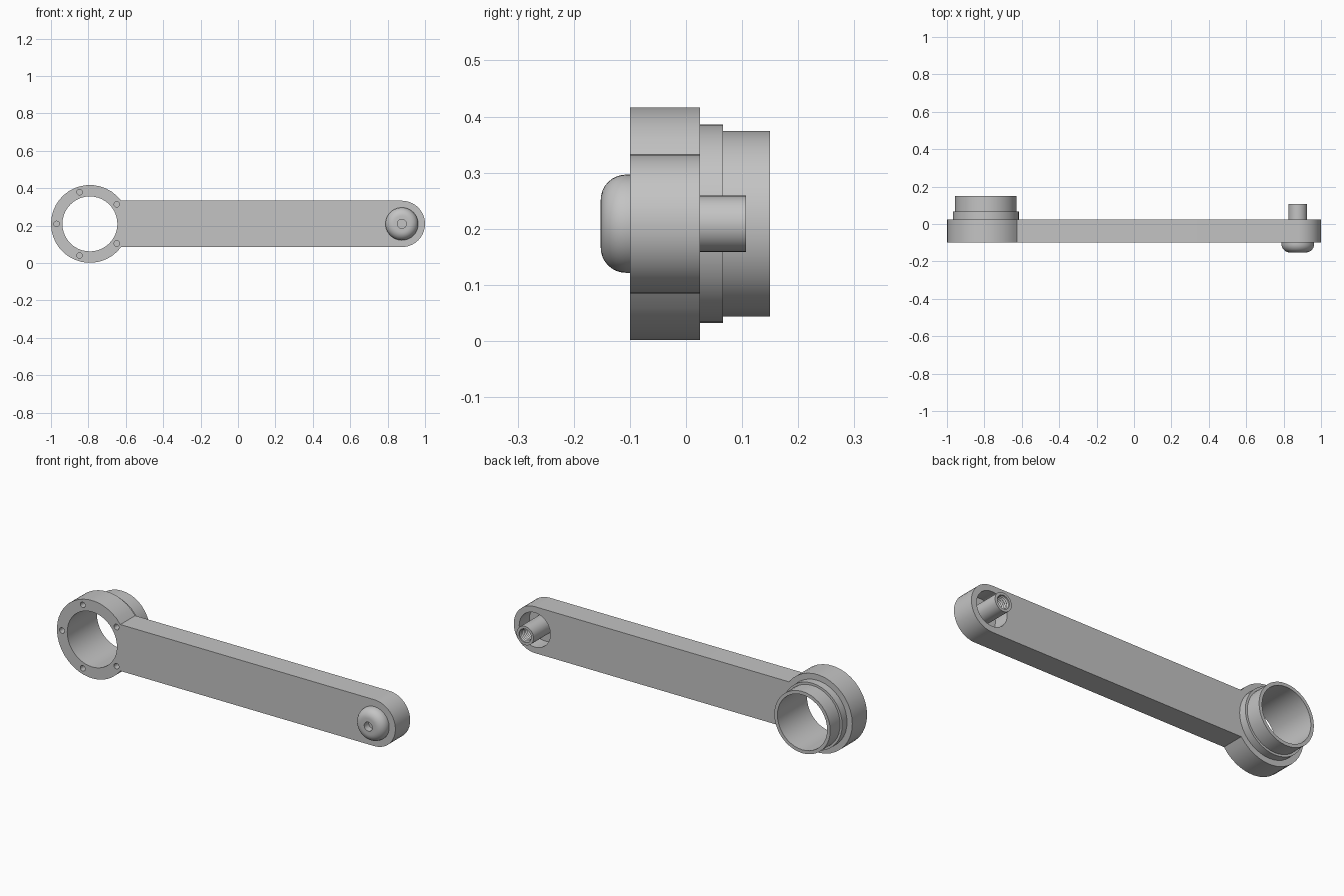
import bpy, bmesh, math
from mathutils import Matrix, Vector

cube = bpy.data.objects.get("Cube")
if cube:
    bpy.data.objects.remove(cube, do_unlink=True)

grey = bpy.data.materials.new("grey metal")
grey.use_nodes = True
grey.diffuse_color = (0.55, 0.55, 0.55, 1)
grey.node_tree.nodes["Principled BSDF"].inputs["Base Color"].default_value = (0.55, 0.55, 0.55, 1)

MID = 0.209                     # height of the arm's centre line
RING_X, RING_R, BORE_R = -0.792, 0.208, 0.147
PIVOT_X, ARM_R = 0.876, 0.124
FRONT, BACK = -0.1, 0.025


def make_object(name, bm):
    bmesh.ops.recalc_face_normals(bm, faces=bm.faces)
    mesh = bpy.data.meshes.new(name)
    bm.to_mesh(mesh)
    bm.free()
    mesh.materials.append(grey)
    obj = bpy.data.objects.new(name, mesh)
    bpy.context.collection.objects.link(obj)
    return obj


def smooth(obj):
    bpy.ops.object.select_all(action='DESELECT')
    obj.select_set(True)
    bpy.context.view_layer.objects.active = obj
    bpy.ops.object.shade_smooth_by_angle(angle=math.radians(32))


def lathe(name, x, profile, closed=False, steps=40):
    """Turn (radius, y) points about a front-to-back axis."""
    bm = bmesh.new()
    verts = [bm.verts.new((x + r, y, MID)) for r, y in profile]
    pairs = list(zip(verts, verts[1:]))
    if closed:
        pairs.append((verts[-1], verts[0]))
    edges = [bm.edges.new(p) for p in pairs]
    bmesh.ops.spin(bm, geom=verts + edges, cent=(x, 0, MID), axis=(0, 1, 0),
                   angle=math.tau, steps=steps)
    bmesh.ops.remove_doubles(bm, verts=bm.verts, dist=0.0001)
    return make_object(name, bm)


def arc(cx, cy, r, start, end, steps):
    angles = [start + (end - start) * i / steps for i in range(steps + 1)]
    return [(cx + r * math.cos(a), cy + r * math.sin(a)) for a in angles]


def cut(target, x, z, r, y0, y1, segments):
    """Drill a round hole from y0 to y1."""
    bm = bmesh.new()
    place = Matrix.Translation((x, (y0 + y1) / 2, z)) @ Matrix.Rotation(math.pi / 2, 4, 'X')
    bmesh.ops.create_cone(bm, cap_ends=True, segments=segments, radius1=r, radius2=r,
                          depth=y1 - y0, matrix=place)
    cutter = make_object("cutter", bm)
    cutter.hide_render = True
    mod = target.modifiers.new("hole", 'BOOLEAN')
    mod.operation, mod.solver, mod.object = 'DIFFERENCE', 'EXACT', cutter
    bpy.context.view_layer.objects.active = target
    bpy.ops.object.modifier_apply(modifier=mod.name)
    bpy.data.objects.remove(cutter, do_unlink=True)


# Arm with its ring end and rounded pivot end, one extruded outline
join = math.asin(ARM_R / RING_R)
outline = arc(PIVOT_X, MID, ARM_R, -math.pi / 2, math.pi / 2, 20)
outline += arc(RING_X, MID, RING_R, join, math.tau - join, 30)
bm = bmesh.new()
face = bm.faces.new([bm.verts.new((x, FRONT, z)) for x, z in outline])
swept = bmesh.ops.extrude_face_region(bm, geom=[face], use_keep_orig=True)
bmesh.ops.translate(bm, vec=Vector((0, BACK - FRONT, 0)),
                    verts=[v for v in swept["geom"] if isinstance(v, bmesh.types.BMVert)])
arm = make_object("arm", bm)

# Bore, recess round the pin and five screw holes
cut(arm, RING_X, MID, BORE_R, FRONT - 0.1, BACK + 0.1, 40)
cut(arm, PIVOT_X, MID, 0.092, BACK - 0.085, BACK + 0.1, 40)
for i in range(5):
    a = math.pi + i * math.tau / 5
    cut(arm, RING_X + 0.178 * math.cos(a), MID + 0.178 * math.sin(a),
        0.015, FRONT - 0.05, FRONT + 0.08, 12)
smooth(arm)

# Stepped collar and spigot behind the ring
smooth(lathe("spigot", RING_X, [
    (BORE_R, BACK), (0.177, BACK), (0.177, 0.066), (0.165, 0.066),
    (0.165, 0.15), (BORE_R, 0.15)], closed=True))

# Pivot bolt: domed head with a socket, hollow threaded pin behind
head = [(0, -0.115), (0.024, -0.115), (0.024, -0.152)]
head += arc(0.0425, -0.107, 0.045, -math.pi / 2, 0, 8)
pin = [(0.0875, FRONT), (0.05, FRONT), (0.05, 0.107), (0.036, 0.107)]
for i in range(6):
    y = 0.1 - i * 0.012
    pin += [(0.036, y), (0.03, y - 0.006)]
smooth(lathe("pivot_bolt", PIVOT_X, head + pin + [(0, 0.034)]))
